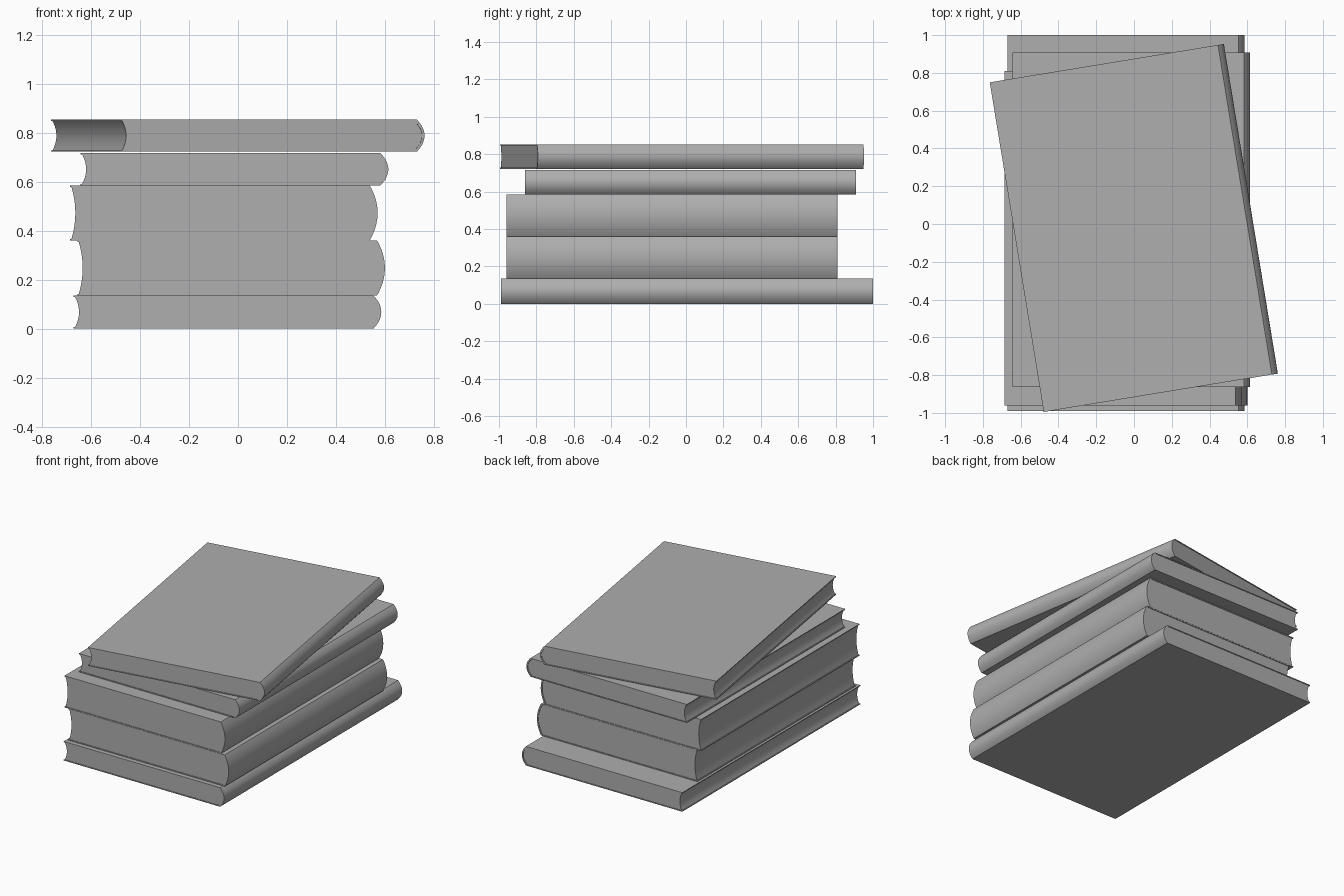
import bpy, bmesh, math

cube = bpy.data.objects.get("Cube")
if cube:
    bpy.data.objects.remove(cube, do_unlink=True)

# One plain mid grey for covers and pages
GREY = (0.425, 0.425, 0.425, 1)
grey = bpy.data.materials.new("mid grey")
grey.use_nodes = True
grey.diffuse_color = GREY
grey.node_tree.nodes["Principled BSDF"].inputs["Base Color"].default_value = GREY

WIDTH = 1.256     # fore edge to outermost spine
BULGE = 0.032     # roundness of the spine
BOARD = 0.006     # cover thickness
SPINE = 0.01      # spine thickness
STEPS = 14


def arc(x, depth, low, high):
    """Shallow curve from low to high, bowed towards +x."""
    points = []
    for i in range(STEPS + 1):
        t = math.sin(math.pi * (i / STEPS - 0.5))
        points.append((x + depth * (1 - t * t), (low + high) / 2 + t * (high - low) / 2))
    return points


def extrude_profile(name, profile, length):
    """Turn an x-z outline into a solid running along y."""
    bm = bmesh.new()
    face = bm.faces.new([bm.verts.new((x, -length / 2, z)) for x, z in profile])
    result = bmesh.ops.extrude_face_region(bm, geom=[face])
    verts = [v for v in result["geom"] if isinstance(v, bmesh.types.BMVert)]
    bmesh.ops.translate(bm, verts=verts, vec=(0, length, 0))
    bmesh.ops.recalc_face_normals(bm, faces=bm.faces)
    mesh = bpy.data.meshes.new(name)
    bm.to_mesh(mesh)
    bm.free()
    mesh.materials.append(grey)
    obj = bpy.data.objects.new(name, mesh)
    bpy.context.collection.objects.link(obj)
    return obj


def make_book(name, centre, length, bottom, top, angle=0):
    height = top - bottom
    left, hinge = -WIDTH / 2, WIDTH / 2 - BULGE
    inner = arc(hinge - SPINE, BULGE, BOARD, height - BOARD)

    # Cover: two boards joined by a rounded spine
    cover_profile = [(left, 0)] + arc(hinge, BULGE, 0, height)
    cover_profile += [(left, height), (left, height - BOARD)]
    cover_profile += inner[::-1] + [(left, BOARD)]
    cover = extrude_profile(name + "_cover", cover_profile, length)

    # Pages: rounded at the spine, hollow at the fore edge
    hollow = arc(left + 0.006, 0.016, BOARD, height - BOARD)
    pages = extrude_profile(name + "_pages", inner + hollow[::-1], length - 0.008)

    for obj in (cover, pages):
        obj.location = (*centre, bottom)
        obj.rotation_euler.z = math.radians(angle)
    return [cover, pages]


# The stack, from the bottom up
books = []
books += make_book("bottom_book", (-0.043, 0.005), 1.99, 0, 0.135)
books += make_book("second_book", (-0.028, -0.075), 1.77, 0.136, 0.359)
books += make_book("third_book", (-0.058, -0.075), 1.77, 0.36, 0.584)
books += make_book("fourth_book", (-0.014, 0.023), 1.77, 0.585, 0.716)
books += make_book("top_book", (-0.001, -0.021), 1.768, 0.722, 0.853, 9.3)

# Smooth curves, crisp edges
bpy.ops.object.select_all(action="DESELECT")
for obj in books:
    obj.select_set(True)
bpy.context.view_layer.objects.active = books[0]
bpy.ops.object.shade_smooth_by_angle(angle=math.radians(30))
